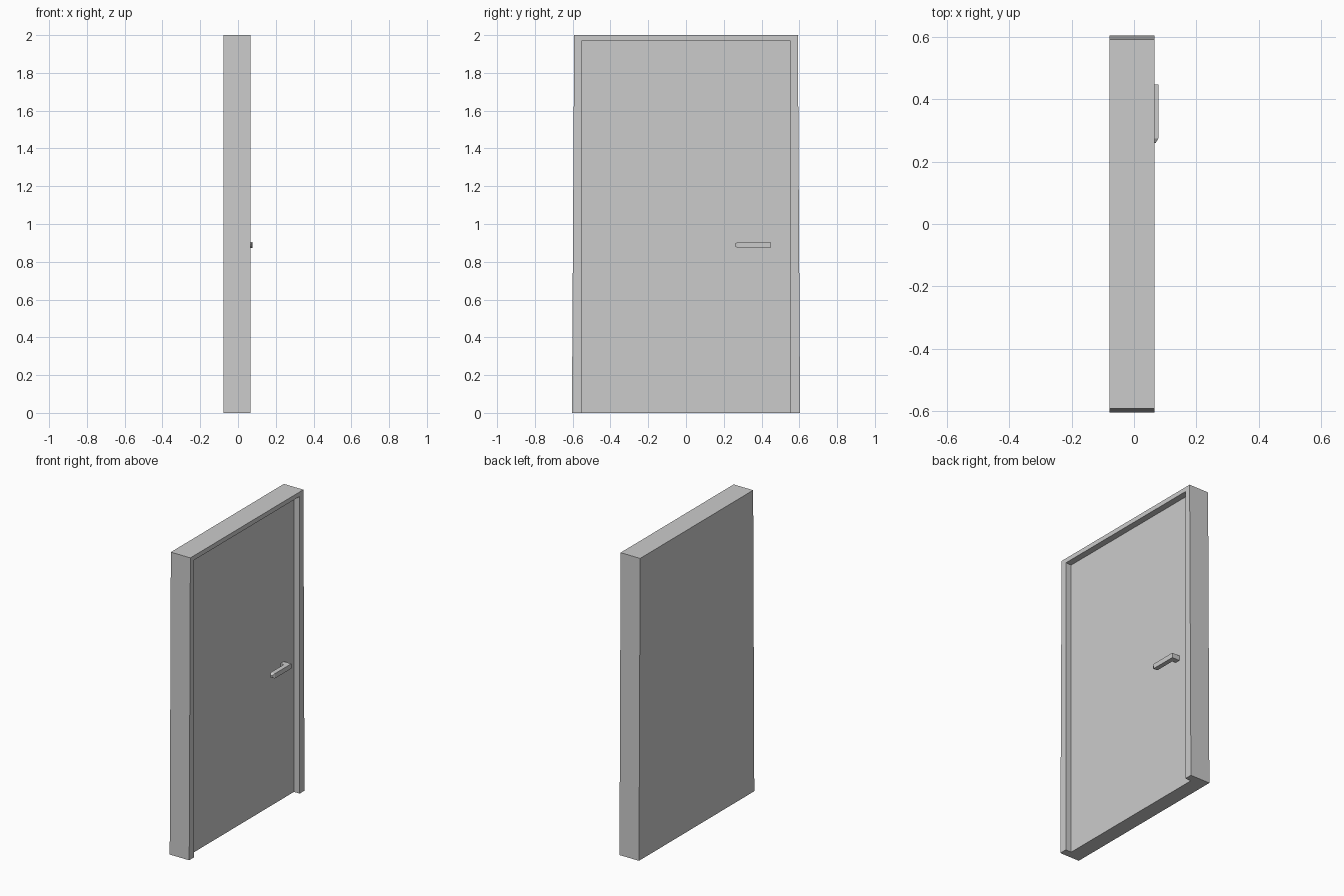
import bpy, bmesh

if "Cube" in bpy.data.objects:
    bpy.data.objects.remove(bpy.data.objects["Cube"])


def prism(name, profile, x0, x1):
    """Extrude a (y, z) profile along x."""
    bm = bmesh.new()
    face = bm.faces.new([bm.verts.new((x0, y, z)) for y, z in profile])
    out = bmesh.ops.extrude_face_region(bm, geom=[face])
    for v in out["geom"]:
        if isinstance(v, bmesh.types.BMVert):
            v.co.x = x1
    return finish(bm, name)


def finish(bm, name):
    bmesh.ops.recalc_face_normals(bm, faces=bm.faces[:])
    mesh = bpy.data.meshes.new(name)
    bm.to_mesh(mesh)
    bm.free()
    ob = bpy.data.objects.new(name, mesh)
    bpy.context.collection.objects.link(ob)
    return ob


BACK, FRONT, PANEL = -0.078, 0.065, 0.023

# Tapered door block, recessed to leave a frame open at the bottom
door = prism("door_with_frame",
             [(-0.604, 0), (0.604, 0), (0.592, 2), (-0.592, 2)], BACK, FRONT)
cutter = prism("recess_cutter",
               [(-0.553, -0.1), (0.553, -0.1), (0.553, 1.97), (-0.553, 1.97)],
               PANEL, 0.2)
cutter.hide_render = True
cutter.hide_viewport = True
cutter.display_type = 'WIRE'
mod = door.modifiers.new("recess", 'BOOLEAN')
mod.operation = 'DIFFERENCE'
mod.solver = 'EXACT'
mod.object = cutter

# L-shaped lever handle: top-view outline raised, then a tapered tip
bm = bmesh.new()
outline = [(0.048, 0.274), (0.078, 0.274), (0.078, 0.447), (PANEL, 0.447),
           (PANEL, 0.412), (0.048, 0.412)]
base = bm.faces.new([bm.verts.new((x, y, 0.873)) for x, y in outline])
out = bmesh.ops.extrude_face_region(bm, geom=[base])
for v in out["geom"]:
    if isinstance(v, bmesh.types.BMVert):
        v.co.z = 0.905
bm.normal_update()
end = min(bm.faces, key=lambda f: f.calc_center_median().y)
tip = bmesh.ops.extrude_discrete_faces(bm, faces=[end])["faces"][0]
centre = tip.calc_center_median()
ring = list(tip.verts)
for v in ring:
    v.co = centre + (v.co - centre) * 0.4
    v.co.y = 0.259
finish(bm, "lever_handle")
